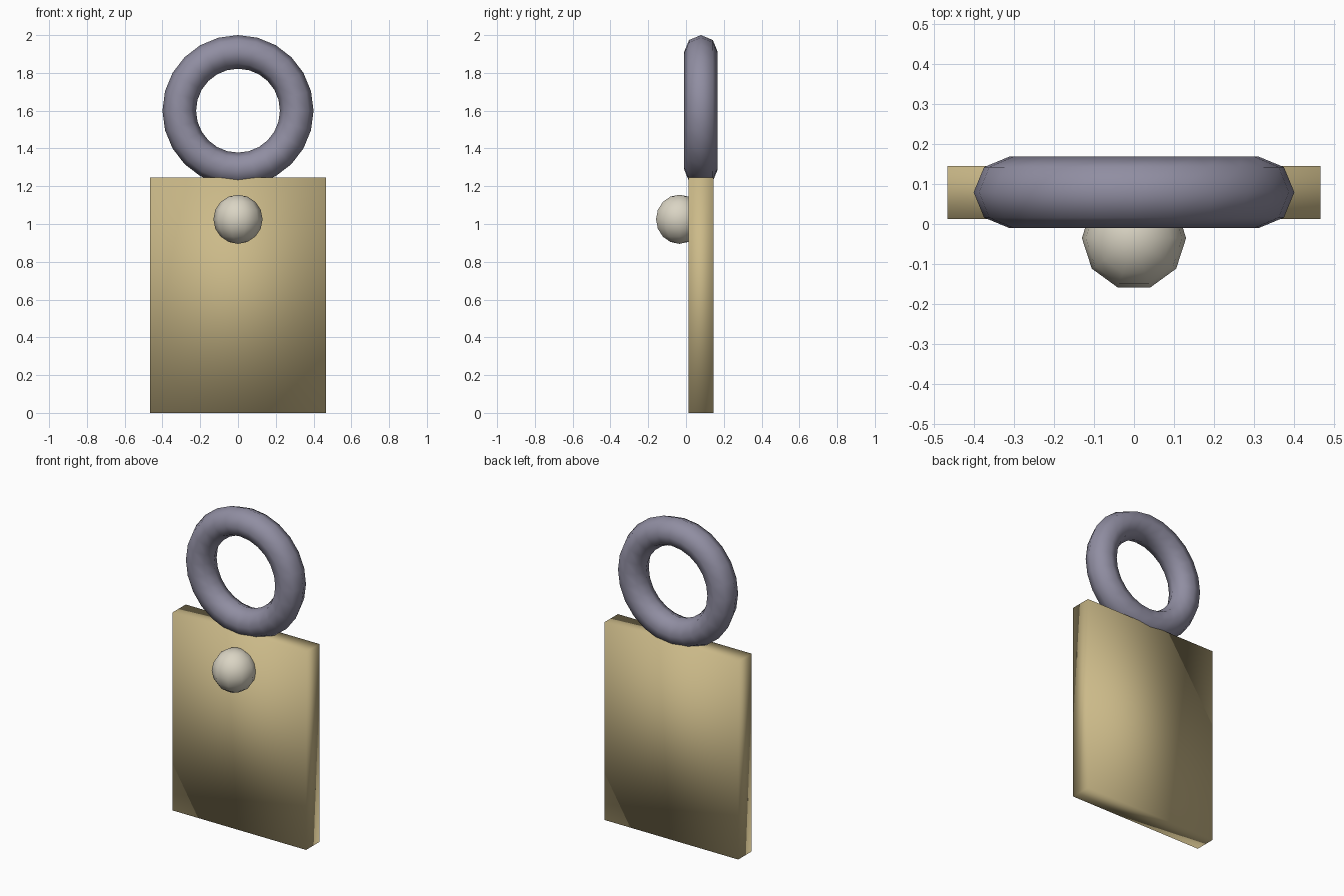
import bpy
import math

if "Cube" in bpy.data.objects:
    bpy.data.objects.remove(bpy.data.objects["Cube"])


def material(name, rgb):
    m = bpy.data.materials.new(name)
    m.diffuse_color = (*rgb, 1.0)
    m.use_nodes = True
    m.node_tree.nodes["Principled BSDF"].inputs["Base Color"].default_value = m.diffuse_color
    return m


brass = material("pale_brass", (0.60, 0.49, 0.25))
steel = material("grey_violet", (0.28, 0.27, 0.36))
ivory = material("ivory", (0.70, 0.66, 0.55))


def finish(name, mat):
    """Name, colour and smooth the part that was just added."""
    ob = bpy.context.object
    ob.name = name
    ob.data.materials.append(mat)
    bpy.ops.object.transform_apply(location=False, rotation=True, scale=True)
    bpy.ops.object.shade_smooth()
    return ob


# Flat body slab, softly shaded across its corners
bpy.ops.mesh.primitive_cube_add(size=1, location=(0, 0.079, 0.6225))
bpy.context.object.scale = (0.93, 0.132, 1.245)
finish("body", brass)

# Upright ring sunk slightly into the top of the body
bpy.ops.mesh.primitive_torus_add(
    major_radius=0.311, minor_radius=0.089, major_segments=24, minor_segments=8,
    location=(0, 0.079, 1.60), rotation=(math.pi / 2, 0, 0))
finish("shackle_ring", steel)

# Round knob half buried in the front, with one column of corners facing forward
bpy.ops.mesh.primitive_uv_sphere_add(
    segments=10, ring_count=8, radius=0.13,
    location=(0, -0.035, 1.025), rotation=(0, 0, math.pi / 2))
finish("front_knob", ivory)
